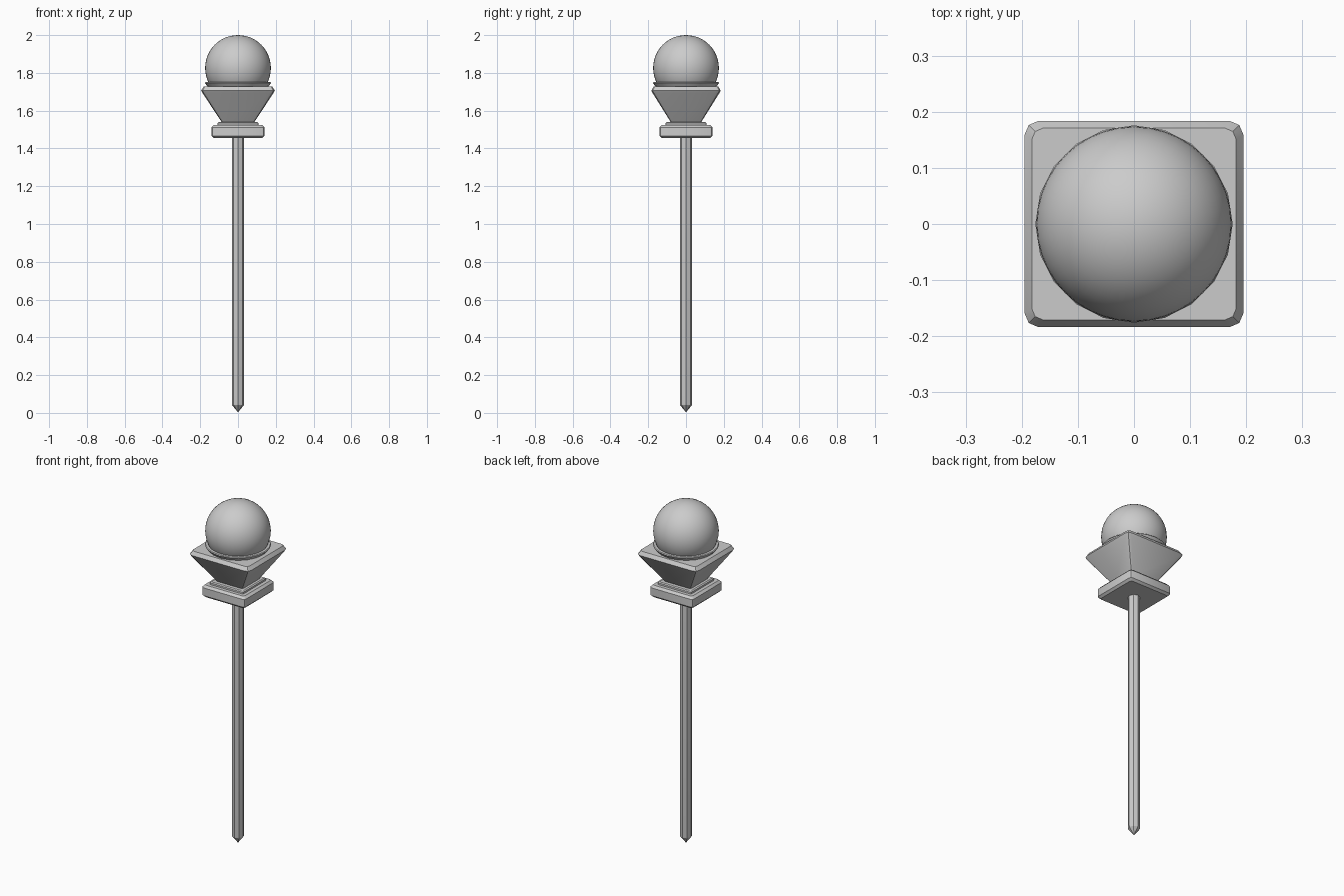
import bpy, bmesh, math

if "Cube" in bpy.data.objects:
    bpy.data.objects.remove(bpy.data.objects["Cube"])


def loft(name, rings, angle=30):
    """Skin matching point rings into a closed solid."""
    bm = bmesh.new()
    loops = [[bm.verts.new(p) for p in ring] for ring in rings]
    n = len(loops[0])
    for a, b in zip(loops, loops[1:]):
        for i in range(n):
            j = (i + 1) % n
            bm.faces.new((a[i], a[j], b[j], b[i]))
    bm.faces.new(loops[0][::-1])
    bm.faces.new(loops[-1])
    bmesh.ops.remove_doubles(bm, verts=bm.verts, dist=1e-5)
    bmesh.ops.recalc_face_normals(bm, faces=bm.faces)
    mesh = bpy.data.meshes.new(name)
    bm.to_mesh(mesh)
    bm.free()
    obj = bpy.data.objects.new(name, mesh)
    bpy.context.collection.objects.link(obj)
    bpy.ops.object.select_all(action='DESELECT')
    obj.select_set(True)
    bpy.context.view_layer.objects.active = obj
    bpy.ops.object.shade_smooth_by_angle(angle=math.radians(angle))
    return obj


def circle(r, z, n):
    return [(r * math.cos(2 * math.pi * i / n), r * math.sin(2 * math.pi * i / n), z)
            for i in range(n)]


def rect(hx, hy, z, c):
    """Rectangle with softened corners of size c."""
    pts = []
    for sx, sy in ((1, 1), (-1, 1), (-1, -1), (1, -1)):
        corner = [(hx, hy - c), (hx - .3 * c, hy - .3 * c), (hx - c, hy)]
        if sx * sy < 0:
            corner.reverse()
        pts += [(sx * x, sy * y, z) for x, y in corner]
    return pts


# Pointed eight-sided shaft
loft("shaft", [circle(r, z, 8) for r, z in
               ((0.001, 0.004), (0.032, 0.042), (0.033, 0.05), (0.033, 1.47))])

# Square base plate and the thin step on it
loft("base_plate", [rect(h, h, z, 0.014) for h, z in
                    ((0.128, 1.455), (0.14, 1.467), (0.14, 1.512), (0.128, 1.525))])
loft("upper_step", [rect(h, h, z, 0.008) for h, z in
                    ((0.108, 1.515), (0.108, 1.535), (0.102, 1.54))])

# Flared square capital
loft("capital", [rect(hx, hy, z, c) for hx, hy, z, c in
                 ((0.08, 0.075, 1.53, 0.01), (0.187, 0.176, 1.692, 0.022),
                  (0.195, 0.184, 1.706, 0.025), (0.182, 0.171, 1.727, 0.02))])

# Round collar under the ball
loft("collar", [circle(r, z, 20) for r, z in
                ((0.155, 1.72), (0.176, 1.747), (0.172, 1.751), (0.14, 1.751))])

# Ball
bpy.ops.mesh.primitive_uv_sphere_add(segments=40, ring_count=24, radius=0.174,
                                     location=(0, 0, 1.826))
bpy.context.object.name = "ball"
bpy.ops.object.shade_smooth()
